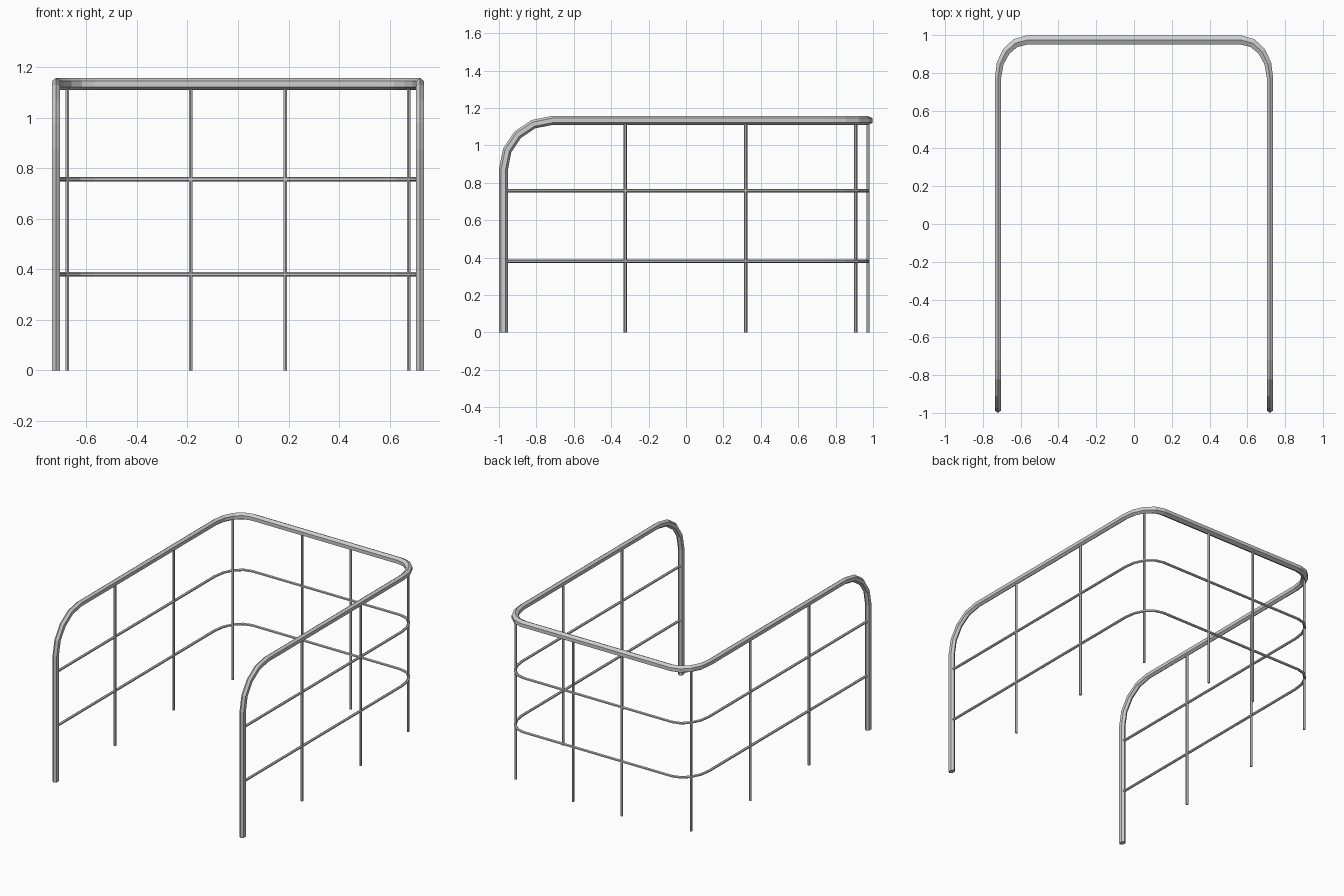
import bpy, bmesh
from math import pi, sin, cos, copysign
from mathutils import Vector

cube = bpy.data.objects.get("Cube")
if cube:
    bpy.data.objects.remove(cube, do_unlink=True)

steel = bpy.data.materials.new("light steel grey")
steel.use_nodes = True
grey = (0.62, 0.62, 0.62, 1)
steel.diffuse_color = grey
steel.node_tree.nodes["Principled BSDF"].inputs["Base Color"].default_value = grey

SIDE, FRONT, BACK, TOP = 0.72, -0.976, 0.973, 1.133
BEND, CORNER_X, CORNER_Y = 0.26, 0.15, 0.20


def tube(name, path, width, height, back_width, sides=6):
    """Sweep a faceted oval along a path; back_width applies to runs along x."""
    path = [Vector(p) for p in path]
    bm = bmesh.new()
    rings = []
    for i, p in enumerate(path):
        before = (p - path[i - 1]).normalized() if i else Vector()
        after = (path[i + 1] - p).normalized() if i + 1 < len(path) else Vector()
        tangent = (before + after).normalized()
        across = Vector((tangent.y, -tangent.x, 0))
        if across.length < 0.01:
            across = Vector((-copysign(1, p.x), 0, 0))
        across.normalize()
        up = across.cross(tangent)
        w = (width + (back_width - width) * abs(across.y)) / cos(pi / sides)
        angles = [2 * pi * k / sides + pi / 2 for k in range(sides)]
        rings.append([bm.verts.new(p + across * w * cos(a) + up * height * sin(a))
                      for a in angles])
    for a, b in zip(rings, rings[1:]):
        for k in range(sides):
            n = (k + 1) % sides
            bm.faces.new((a[k], a[n], b[n], b[k]))
    bm.faces.new(rings[0])
    bm.faces.new(rings[-1])
    bmesh.ops.recalc_face_normals(bm, faces=bm.faces)
    mesh = bpy.data.meshes.new(name)
    bm.to_mesh(mesh)
    bm.free()
    mesh.materials.append(steel)
    bpy.context.collection.objects.link(bpy.data.objects.new(name, mesh))


def quarter():
    """Angles that divide a quarter turn into four facets."""
    return [k * pi / 8 for k in range(5)]


def corner(z):
    """Rounded rear corner on the left, from the side run to the back run."""
    return [(SIDE - CORNER_X * (1 - cos(a)), BACK - CORNER_Y * (1 - sin(a)), z)
            for a in quarter()]


def mirrored(half):
    """Complete a path that runs from the left front to the middle of the back."""
    return [(-x, y, z) for x, y, z in half] + half[::-1]


# Handrail with front legs and rounded bends
bend = [(SIDE, FRONT + BEND * (1 - cos(a)), TOP - BEND * (1 - sin(a))) for a in quarter()]
tube("handrail", mirrored([(SIDE, FRONT, 0)] + bend + corner(TOP)), 0.016, 0.024, 0.024)

# Thin horizontal rails
for name, z in (("lower_rail", 0.38), ("middle_rail", 0.757)):
    tube(name, mirrored([(SIDE, FRONT, z)] + corner(z)), 0.008, 0.009, 0.008)

# Thin upright posts, mirrored left and right
posts = {"side_front_post": (SIDE, -0.325), "side_rear_post": (SIDE, 0.32),
         "corner_post": (0.675, 0.907), "back_post": (0.187, BACK)}
for name, (x, y) in posts.items():
    for label, s in (("left", 1), ("right", -1)):
        tube(f"{label}_{name}", [(s * x, y, 0), (s * x, y, TOP - 0.01)], 0.007, 0.009, 0.007)
